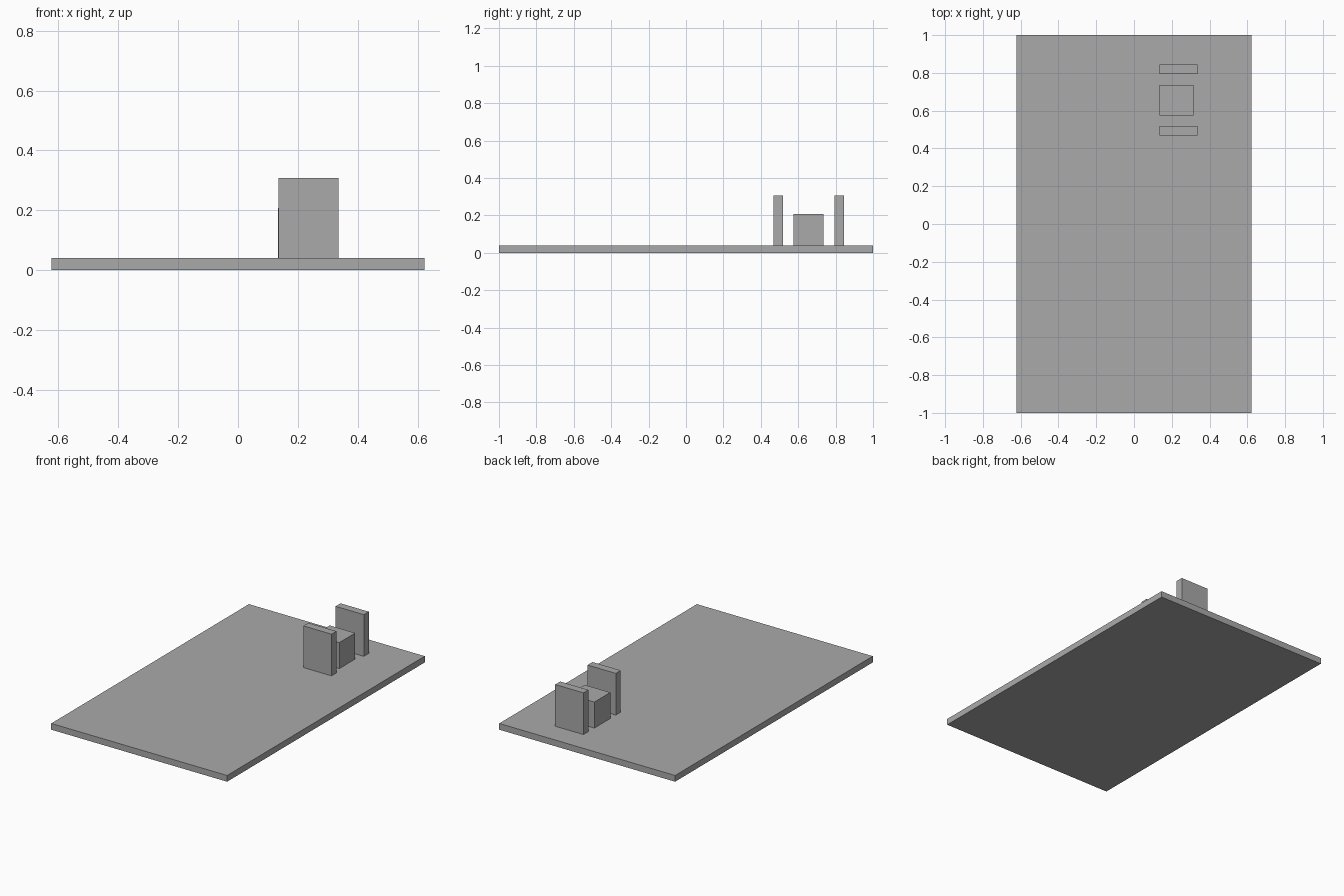
import bpy
import bmesh
from mathutils import Vector

old = bpy.data.objects.get("Cube")
if old:
    bpy.data.objects.remove(old, do_unlink=True)

# Single plain grey for every part
GREY = (0.4, 0.4, 0.4, 1.0)
grey = bpy.data.materials.new("plain_grey")
grey.use_nodes = True
grey.diffuse_color = GREY
grey.node_tree.nodes["Principled BSDF"].inputs["Base Color"].default_value = GREY


def box(name, low, high):
    """Flat-shaded box between two opposite corners."""
    low, high = Vector(low), Vector(high)
    bm = bmesh.new()
    bmesh.ops.create_cube(bm, size=1)
    bmesh.ops.scale(bm, vec=high - low, verts=bm.verts)
    bmesh.ops.translate(bm, vec=(low + high) / 2, verts=bm.verts)
    mesh = bpy.data.meshes.new(name)
    bm.to_mesh(mesh)
    bm.free()
    mesh.materials.append(grey)
    obj = bpy.data.objects.new(name, mesh)
    bpy.context.collection.objects.link(obj)
    return obj


FLOOR = 0.04

# Thin ground slab
box("base_slab", (-0.623, -1, 0), (0.623, 1, FLOOR))

# Low block between the two upright panels
box("middle_block", (0.134, 0.575, FLOOR), (0.315, 0.736, 0.207))

# Matching upright panels in front of and behind the block
for name, y in (("front_panel", 0.468), ("back_panel", 0.795)):
    box(name, (0.135, y, FLOOR), (0.335, y + 0.05, 0.307))
